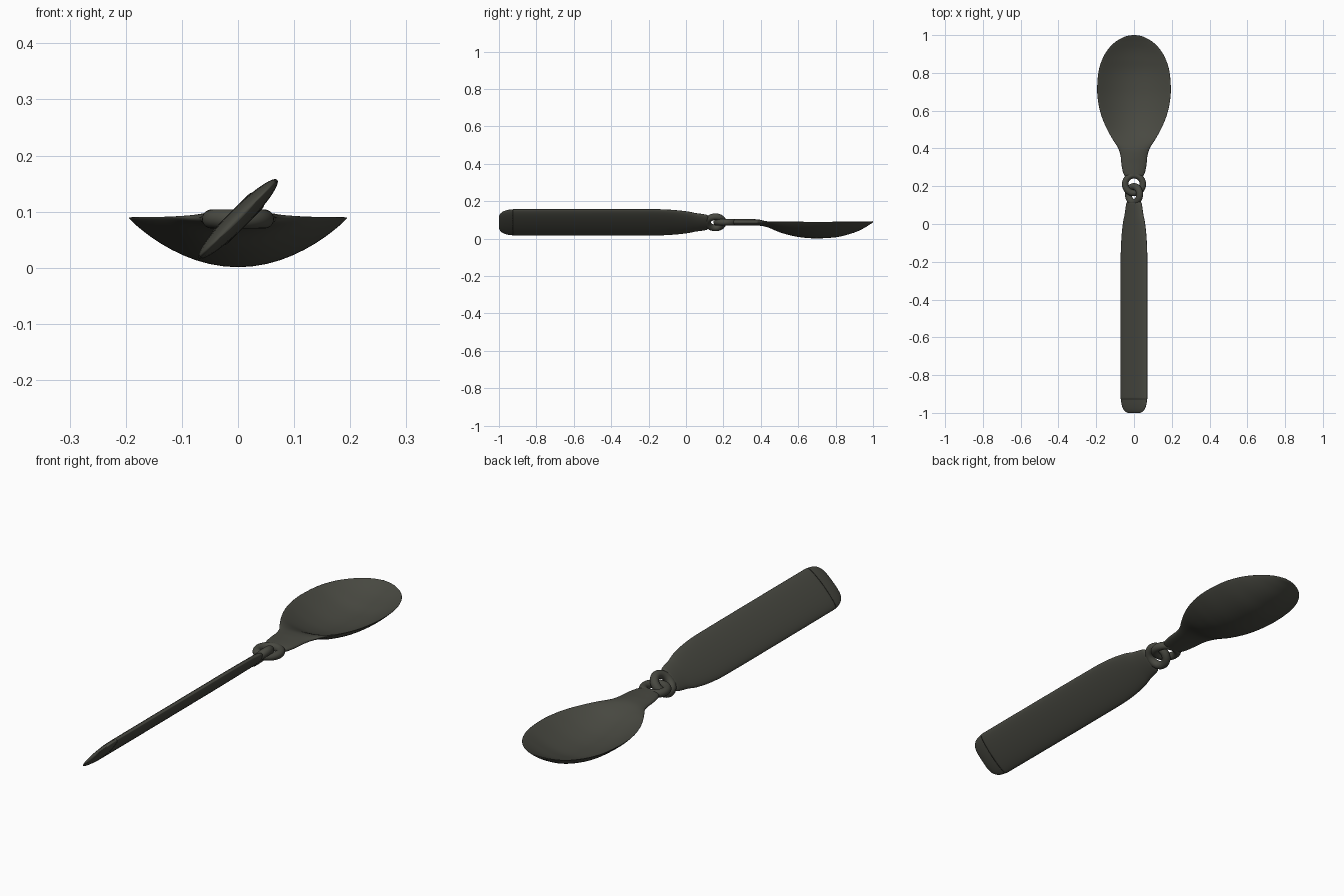
import bpy, bmesh, math

if "Cube" in bpy.data.objects:
    bpy.data.objects.remove(bpy.data.objects["Cube"])

metal = bpy.data.materials.new("dark olive grey")
metal.diffuse_color = (0.065, 0.066, 0.053, 1)
metal.use_nodes = True
metal.node_tree.nodes["Principled BSDF"].inputs["Base Color"].default_value = metal.diffuse_color
ZC = 0.087          # height of the link axis
SIDES, SUB = 48, 6


def smooth_path(pts):
    """Catmull-Rom refinement of the section table."""
    out = []
    for i in range(len(pts) - 1):
        p = [pts[max(i - 1, 0)], pts[i], pts[i + 1], pts[min(i + 2, len(pts) - 1)]]
        for k in range(SUB):
            t = k / SUB
            out.append([0.5 * (2 * b + (c - a) * t + (2 * a - 5 * b + 4 * c - d) * t * t
                               + (3 * b - a - 3 * c + d) * t ** 3) for a, b, c, d in zip(*p)])
    return out + [list(pts[-1])]


def finish(bm, name, tilt=0.0):
    bmesh.ops.recalc_face_normals(bm, faces=bm.faces)
    for f in bm.faces:
        f.smooth = True
    me = bpy.data.meshes.new(name)
    bm.to_mesh(me)
    bm.free()
    me.materials.append(metal)
    ob = bpy.data.objects.new(name, me)
    bpy.context.collection.objects.link(ob)
    ob.location.z = ZC
    ob.rotation_euler.y = tilt
    return ob


def loft(name, sections, tilt=0.0):
    """Sections: y, half width, dish depth, half thickness, rim offset."""
    bm = bmesh.new()
    rings = []
    for y, w, d, h, z0 in smooth_path(sections):
        ring = []
        for i in range(SIDES):
            a = 2 * math.pi * i / SIDES
            s, t = math.cos(a), math.sin(a)
            ring.append(bm.verts.new((w * s, y, z0 - d * t * t + h * t)))
        rings.append(ring)
    for r, q in zip(rings, rings[1:]):
        for i in range(SIDES):
            j = (i + 1) % SIDES
            bm.faces.new((r[i], r[j], q[j], q[i]))
    # caps bridged straight across the section
    half = SIDES // 2
    for r in (rings[0], rings[-1]):
        bm.faces.new((r[0], r[1], r[-1]))
        for i in range(1, half - 1):
            bm.faces.new((r[i], r[i + 1], r[-i - 1], r[-i]))
        bm.faces.new((r[half - 1], r[half], r[half + 1]))
    return finish(bm, name, tilt)


def eyelet(name, y, major, minor, tilt=0.0):
    bm = bmesh.new()
    n, m = 48, 20
    g = []
    for i in range(n):
        a = 2 * math.pi * i / n
        row = []
        for j in range(m):
            b = 2 * math.pi * j / m
            r = major + minor * math.cos(b)
            row.append(bm.verts.new((r * math.cos(a), y + r * math.sin(a), minor * math.sin(b))))
        g.append(row)
    for i in range(n):
        for j in range(m):
            k, l = (i + 1) % n, (j + 1) % m
            bm.faces.new((g[i][j], g[k][j], g[k][l], g[i][l]))
    return finish(bm, name, tilt)


# spoon bowl and neck
loft("spoon_bowl", [
    (0.247, 0.036, 0, 0.010, 0), (0.256, 0.050, 0, 0.016, 0), (0.28, 0.060, 0, 0.017, 0),
    (0.32, 0.067, 0, 0.017, 0), (0.36, 0.071, 0, 0.017, 0), (0.40, 0.083, 0.004, 0.016, 0.001),
    (0.44, 0.108, 0.018, 0.013, 0.003), (0.50, 0.142, 0.045, 0.011, 0.003),
    (0.56, 0.168, 0.063, 0.010, 0.003), (0.62, 0.185, 0.074, 0.010, 0.003),
    (0.70, 0.195, 0.079, 0.010, 0.003), (0.80, 0.189, 0.073, 0.010, 0.003),
    (0.87, 0.169, 0.057, 0.010, 0.003), (0.92, 0.141, 0.041, 0.009, 0.003),
    (0.96, 0.104, 0.022, 0.007, 0.003), (0.985, 0.064, 0.009, 0.005, 0.004),
    (0.996, 0.034, 0.003, 0.004, 0.004), (1.0, 0.008, 0, 0.002, 0.004)])
eyelet("spoon_eyelet", 0.211, 0.047, 0.017)

# flat handle, turned 45 degrees about its length
TILT = -math.radians(45)
loft("handle", [
    (-1.0, 0.045, 0, 0.003, 0), (-0.992, 0.066, 0, 0.008, 0), (-0.97, 0.086, 0, 0.013, 0),
    (-0.93, 0.0965, 0, 0.0165, 0), (-0.85, 0.0985, 0, 0.018, 0), (-0.25, 0.0985, 0, 0.018, 0),
    (-0.1, 0.095, 0, 0.018, 0), (0.0, 0.082, 0, 0.018, 0), (0.05, 0.068, 0, 0.018, 0),
    (0.09, 0.060, 0, 0.018, 0), (0.112, 0.053, 0, 0.017, 0), (0.122, 0.036, 0, 0.011, 0)], TILT)
eyelet("handle_eyelet", 0.157, 0.042, 0.018, TILT)
